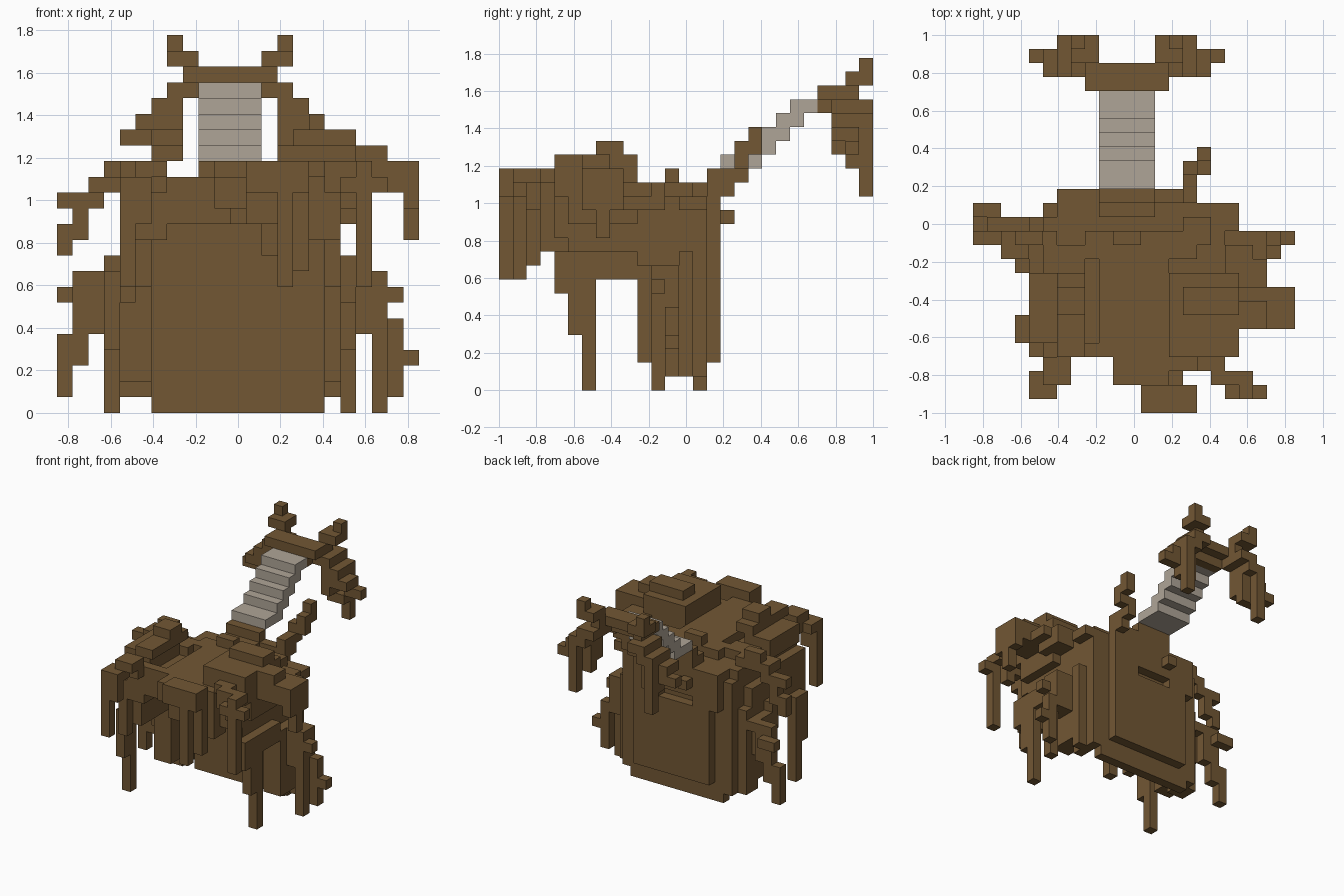
import bpy
import bmesh
from mathutils import Vector

default_cube = bpy.data.objects.get("Cube")
if default_cube:
    bpy.data.objects.remove(default_cube, do_unlink=True)

UNIT = 2 / 27
ORIGIN = Vector((-11.5, -13.5, 0))
STEPS = {"l": Vector((1, 0, 0)), "r": Vector((-1, 0, 0)),
         "b": Vector((0, 1, 0)), "f": Vector((0, -1, 0)),
         "u": Vector((0, 0, 1)), "d": Vector((0, 0, -1))}
parts = {}
occupied = set()


def make_material(name, colour):
    material = bpy.data.materials.new(name)
    material.use_nodes = True
    material.diffuse_color = (*colour, 1)
    shader = material.node_tree.nodes["Principled BSDF"]
    shader.inputs["Base Color"].default_value = (*colour, 1)
    shader.inputs["Roughness"].default_value = 0.9
    return material


bark = make_material("bark_brown", (0.168, 0.095, 0.034))
ash = make_material("ash_grey", (0.43, 0.376, 0.31))


def add_cell(name, cell, material):
    cells = parts.setdefault(name, (set(), material))[0]
    if cell not in occupied:
        occupied.add(cell)
        cells.add(cell)


def block(name, across, depth, height, material=bark, mirrored=False):
    """Fill a box of cells given as half-open ranges; optionally mirror it."""
    for x in range(*across):
        for y in range(*depth):
            for z in range(*height):
                add_cell(name, (x, y, z), material)
                if mirrored:
                    add_cell(name, (22 - x, y, z), material)


def twig(name, start, moves, material=bark):
    """Walk from a cell: left, right, back, front, up, down."""
    position = Vector(start)
    add_cell(name, tuple(int(c) for c in position), material)
    for move in moves.replace(" ", ""):
        position += STEPS[move]
        add_cell(name, tuple(int(c) for c in position), material)


def build_parts():
    """Turn every cell set into one mesh, keeping only exposed faces."""
    for name, (cells, material) in parts.items():
        bm = bmesh.new()
        for cell in sorted(cells):
            centre = Vector(cell) + Vector((0.5, 0.5, 0.5))
            for normal in STEPS.values():
                if tuple(int(c) for c in Vector(cell) + normal) in occupied:
                    continue
                side = Vector((normal.y, normal.z, normal.x))
                up = normal.cross(side)
                corners = [side + up, up - side, -side - up, side - up]
                bm.faces.new([bm.verts.new((centre + ORIGIN + (normal + c) / 2) * UNIT)
                              for c in corners])
        bmesh.ops.remove_doubles(bm, verts=bm.verts, dist=UNIT / 100)
        bmesh.ops.recalc_face_normals(bm, faces=bm.faces)
        bmesh.ops.dissolve_limit(bm, angle_limit=0.01, verts=bm.verts, edges=bm.edges)
        mesh = bpy.data.meshes.new(name)
        bm.to_mesh(mesh)
        bm.free()
        mesh.materials.append(material)
        obj = bpy.data.objects.new(name, mesh)
        bpy.context.scene.collection.objects.link(obj)


# Back panel: a hanging sheet with a thicker layer behind it
block("back_panel", (6, 17), (14, 15), (0, 14))
block("back_panel", (5, 18), (14, 15), (1, 13))
block("back_layer", (7, 16), (15, 16), (2, 10))
block("back_layer", (6, 9), (15, 16), (10, 14))
block("back_layer", (13, 16), (15, 16), (10, 15))
block("back_layer", (9, 13), (15, 16), (11, 14))
twig("back_knob", (9, 16, 12), "")

# Side walls with uneven hanging strips
block("side_wall", (5, 6), (10, 14), (2, 14), mirrored=True)
block("side_wall", (5, 6), (12, 14), (1, 2), mirrored=True)
block("right_strip", (4, 5), (10, 13), (2, 12))
block("right_strip", (4, 5), (12, 14), (1, 10))
block("right_strip", (3, 4), (11, 13), (5, 9))
block("right_strip", (3, 4), (10, 11), (7, 10))
block("left_strip", (18, 19), (10, 14), (2, 9))
block("left_strip", (18, 19), (13, 14), (1, 10))
block("left_strip", (19, 20), (11, 13), (5, 9))
block("left_bracket", (18, 20), (9, 12), (13, 15))
block("left_bracket", (20, 21), (9, 11), (14, 15))

# Hood: low uneven roof over the front, drooping cheeks and an open arch
block("hood_roof", (5, 18), (5, 14), (12, 14))
block("hood_ridge", (9, 14), (5, 11), (14, 15))
block("hood_ridge", (8, 16), (11, 13), (14, 15))
block("hood_ridge", (10, 12), (12, 13), (15, 16))
block("hood_ridge", (5, 8), (10, 12), (14, 15))
block("hood_ridge", (15, 17), (12, 14), (14, 15))
block("right_cheek", (4, 6), (5, 10), (8, 13))
block("right_cheek", (4, 5), (4, 5), (7, 13))
block("left_cheek", (17, 18), (5, 10), (8, 13))
block("left_cheek", (18, 19), (5, 10), (8, 10))
block("left_cheek", (18, 19), (5, 10), (12, 14))
block("left_cheek", (18, 19), (4, 5), (7, 10))
block("hood_corner", (5, 7), (4, 6), (11, 15), mirrored=True)
block("hood_brow", (7, 13), (4, 5), (12, 15))
block("hood_brow", (13, 16), (3, 5), (10, 15))

# Raised tufts on the roof
block("right_tuft", (4, 7), (5, 10), (14, 16))
block("right_tuft", (6, 8), (4, 10), (16, 17))
block("right_tuft", (6, 8), (7, 9), (17, 18))
block("left_tuft", (14, 19), (4, 10), (14, 17))
block("left_tuft", (19, 21), (6, 8), (14, 17))
block("left_tuft", (15, 19), (7, 9), (17, 18))

# Front wisps
block("centre_wisp", (10, 14), (2, 4), (13, 15))
block("centre_wisp", (12, 16), (0, 2), (14, 16))
block("centre_wisp", (12, 14), (1, 3), (12, 14))
twig("centre_wisp", (14, 0, 13), "ddddd")
twig("centre_wisp", (15, 1, 13), "dddd")
twig("centre_wisp", (14, 2, 13), "dddd")
twig("centre_wisp", (11, 3, 13), "d")
twig("right_wisp", (6, 3, 14), "r f r f dddddd")
twig("right_wisp", (5, 1, 14), "dd")
twig("right_wisp", (6, 3, 15), "r f l")
twig("left_wisp", (16, 3, 15), "l f l l f d dddddd")
twig("left_wisp", (18, 1, 14), "l l")
twig("left_wisp", (17, 2, 14), "l d")

# Hanging legs
twig("right_front_leg", (4, 6, 8), "r" + "d" * 8)
twig("right_front_leg", (3, 5, 8), "dddd")
twig("left_front_leg", (18, 6, 8), "d" * 8)
twig("left_front_leg", (18, 5, 8), "dddd")
twig("left_side_leg", (19, 11, 8), "l" + "d" * 8)
twig("left_side_leg", (20, 11, 7), "l")

# Side branches
block("left_arm", (18, 22), (6, 9), (14, 16))
block("left_arm", (22, 23), (6, 9), (13, 16))
twig("left_arm", (22, 7, 14), "ddd")
twig("left_low_branch", (19, 12, 8), "l ddd l ddd d")
twig("left_low_branch", (21, 12, 3), "l")
twig("left_shoulder", (17, 13, 13), "b l f")
twig("right_high_branch", (4, 12, 15), "r d r d r r")
twig("right_high_branch", (5, 12, 14), "r r u")
twig("right_high_branch", (1, 12, 12), "d r d")
twig("right_high_branch", (3, 11, 14), "r")
twig("right_low_branch", (3, 13, 8), "r r dddd r ddd")
twig("right_low_branch", (1, 14, 7), "r")
twig("right_low_branch", (2, 13, 7), "dd")
twig("right_low_branch", (1, 13, 4), "d")

# Sprig behind the shoulder
twig("back_sprig", (15, 15, 15), "b b u l u b u")
twig("back_sprig", (15, 16, 14), "")

# Tail: brown root steps leading into a stepped grey stem
block("tail_root", (9, 13), (14, 15), (13, 15))
block("tail_root", (9, 13), (15, 16), (14, 16))
block("tail_stem", (9, 13), (16, 18), (16, 17), ash)
for step in range(5):
    block("tail_stem", (9, 13), (18 + step, 19 + step), (16 + step, min(18 + step, 21)), ash)

# Tail fork: crossbar, upright horns and drooping fronds
block("tail_crossbar", (8, 14), (23, 25), (21, 22))
block("tail_crossbar", (9, 13), (23, 24), (20, 21))


def tail_side(name, inner, out):
    """One horn and one frond, growing outward from the crossbar."""
    twig(name + "_horn", (inner, 25, 21), f"u {out} b u")
    twig(name + "_horn", (inner, 26, 22), "")
    twig(name + "_frond", (inner, 24, 20), f"{out} b d {out} d {out} d {out}")
    twig(name + "_frond", (inner, 24, 20), f"{out} ddd")
    twig(name + "_frond", (inner, 24, 20), f"{out} d {out} d {out}")
    twig(name + "_frond", (inner, 26, 20), f"{out} d {out} ddddd")
    twig(name + "_frond", (inner, 25, 20), f"{out} dddd {out}")


tail_side("right", 8, "r")
tail_side("left", 13, "l")

build_parts()
